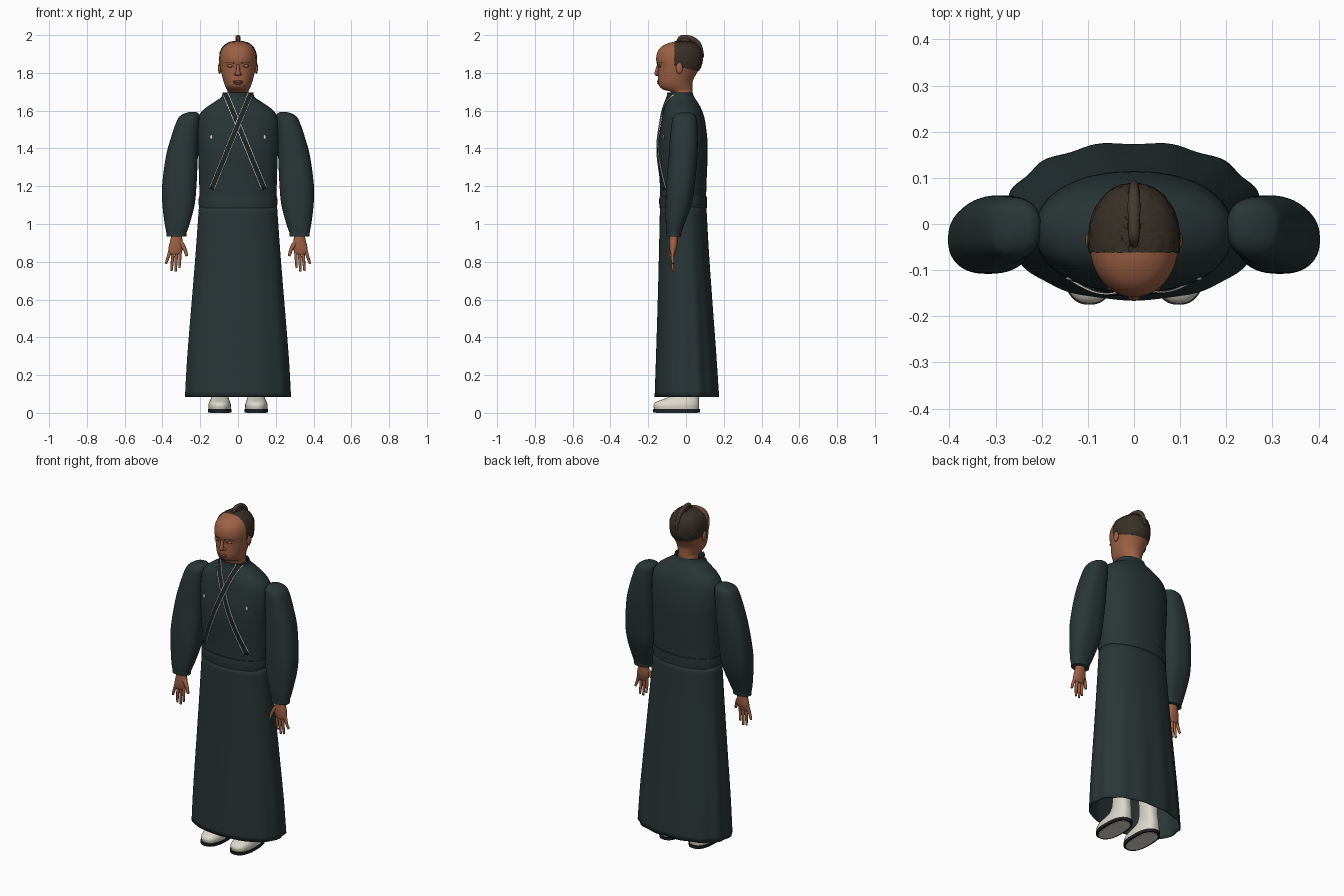
import bpy, bmesh, math, random
from mathutils import Vector

random.seed(4)
old = bpy.data.objects.get("Cube")
if old:
    bpy.data.objects.remove(old)


def material(name, rgb):
    m = bpy.data.materials.new(name)
    m.use_nodes = True
    m.diffuse_color = (*rgb, 1)
    bsdf = m.node_tree.nodes["Principled BSDF"]
    bsdf.inputs["Base Color"].default_value = (*rgb, 1)
    bsdf.inputs["Roughness"].default_value = 0.8
    return m


CLOTH = material("dark teal cloth", (0.022, 0.036, 0.037))
SKIN = material("brown skin", (0.34, 0.12, 0.06))
LIP = material("lip brown", (0.22, 0.075, 0.045))
HAIR = material("dark hair", (0.04, 0.029, 0.02))
KNOT = material("topknot brown", (0.06, 0.043, 0.03))
SOCK = material("off white", (0.72, 0.69, 0.61))
SOLE = material("black sole", (0.012, 0.014, 0.015))
STRAP = material("strap black", (0.014, 0.018, 0.019))


def finish(name, bm, mats):
    me = bpy.data.meshes.new(name)
    bmesh.ops.recalc_face_normals(bm, faces=bm.faces)
    bm.to_mesh(me)
    bm.free()
    for m in mats:
        me.materials.append(m)
    me.shade_smooth()
    me.set_sharp_from_angle(angle=math.radians(45))
    ob = bpy.data.objects.new(name, me)
    bpy.context.collection.objects.link(ob)
    return ob


def smooth_rows(rings, steps=5):
    """Catmull-Rom rows through rings of (z, centre x, half width, front y, back y)."""
    r = [Vector(v) for v in rings]
    r = [r[0]] + r + [r[-1]]
    rows = []
    for a, b, c, d in zip(r, r[1:], r[2:], r[3:]):
        for i in range(steps):
            t = i / steps
            rows.append(0.5 * (2 * b + (c - a) * t + (2 * a - 5 * b + 4 * c - d) * t * t
                               + (3 * b - a - 3 * c + d) * t ** 3))
    return rows + [r[-1]]


def front_y(rows, x, z, power=2.2):
    """Front surface depth of a loft at x, z."""
    rows = sorted(rows, key=lambda q: q[0])
    lo = max([q for q in rows if q[0] <= z] or rows[:1], key=lambda q: q[0])
    hi = min([q for q in rows if q[0] > z] or rows[-1:], key=lambda q: q[0])
    t = (z - lo[0]) / max(hi[0] - lo[0], 1e-6)
    q = lo.lerp(hi, min(max(t, 0), 1))
    u = min(abs(x - q[1]) / q[2], 0.97)
    return (q[3] + q[4]) / 2 - (q[4] - q[3]) / 2 * (1 - u ** power) ** (1 / power)


def loft_mesh(rows, side=1, power=2.2, seg=48, caps=True, grow=0, fold=None):
    bm = bmesh.new()
    loops = []
    for z, cx, w, y0, y1 in rows:
        loop = []
        for i in range(seg):
            a = 2 * math.pi * i / seg
            c, s = math.cos(a), math.sin(a)
            f = 1 + (fold(z, a) if fold else 0)
            x = cx + (w + grow) * f * math.copysign(abs(c) ** (2 / power), c)
            y = (y0 + y1) / 2 + ((y1 - y0) / 2 + grow) * f * math.copysign(abs(s) ** (2 / power), s)
            loop.append(bm.verts.new((side * x, y, z)))
        loops.append(loop)
    for a, b in zip(loops, loops[1:]):
        for i in range(seg):
            j = (i + 1) % seg
            bm.faces.new((a[i], a[j], b[j], b[i]))
    if caps:
        bm.faces.new(loops[0])
        bm.faces.new(loops[-1])
    return bm


def loft(name, rings, mat, **kw):
    return finish(name, loft_mesh(smooth_rows(rings), **kw), [mat])


def ball(name, loc, size, mat):
    bm = bmesh.new()
    bmesh.ops.create_uvsphere(bm, u_segments=20, v_segments=12, radius=1)
    for v in bm.verts:
        v.co = Vector([p * s + q for p, s, q in zip(v.co, size, loc)])
    return finish(name, bm, [mat])


def tube(name, pts, radii, mat):
    cu = bpy.data.curves.new(name, "CURVE")
    cu.dimensions = "3D"
    cu.bevel_depth = 1
    cu.bevel_resolution = 3
    cu.use_fill_caps = True
    sp = cu.splines.new("NURBS")
    sp.points.add(len(pts) - 1)
    for p, co, r in zip(sp.points, pts, radii):
        p.co = (*co, 1)
        p.radius = r
    sp.order_u = 3
    sp.use_endpoint_u = True
    cu.materials.append(mat)
    ob = bpy.data.objects.new(name, cu)
    bpy.context.collection.objects.link(ob)


# Robe: bodice, sash and long open skirt
bodice = [(1.07, 0, .203, -.135, .105), (1.2, 0, .205, -.138, .108), (1.35, 0, .21, -.148, .114),
          (1.45, 0, .215, -.145, .113), (1.55, 0, .212, -.13, .1), (1.6, 0, .188, -.12, .085),
          (1.64, 0, .135, -.108, .065), (1.67, 0, .09, -.1, .045), (1.695, 0, .082, -.1, .035)]
chest = smooth_rows(bodice)
loft("robe_bodice", bodice, CLOTH, caps=False)
loft("robe_sash", [(1.085, 0, .203, -.137, .107), (1.115, 0, .206, -.139, .108),
                   (1.145, 0, .204, -.138, .108)], CLOTH, grow=.003)
skirt = loft("robe_skirt", [(1.09, 0, .207, -.138, .108), (.85, 0, .224, -.143, .122),
                            (.6, 0, .244, -.149, .14), (.3, 0, .268, -.158, .162),
                            (.085, 0, .28, -.165, .176)], CLOTH, seg=120, caps=False,
             fold=lambda z, a: .016 * (1.1 - z) * math.cos(13 * a + math.pi / 2) * (.4 + .6 * (math.sin(a) > 0)))
shell = skirt.modifiers.new("cloth_thickness", "SOLIDIFY")
shell.thickness = .005
shell.offset = -1

# Crossed chest straps with pale edging
for s, lift, label in ((1, .004, "left"), (-1, .008, "right")):
    bm = bmesh.new()
    rows = []
    for i in range(31):
        t = i / 30
        x, z = s * (-.066 + .205 * t), 1.69 - .505 * t
        row = []
        for off in (-.016, -.012, 0, .012, .016):
            px, pz = x + s * off * .93, z + off * .38
            row.append(bm.verts.new((px, front_y(chest, px, pz) - lift, pz)))
        rows.append(row)
    for a, b in zip(rows, rows[1:]):
        for k in range(4):
            f = bm.faces.new((a[k], a[k + 1], b[k + 1], b[k]))
            f.material_index = 1 if k in (0, 3) else 0
    strap = finish(label + "_chest_strap", bm, [STRAP, SOCK])
    mod = strap.modifiers.new("strap_thickness", "SOLIDIFY")
    mod.thickness = .004
    mod.offset = 0

# Head and neck
skull = [(1.63, 0, .056, -.07, .03), (1.695, 0, .056, -.077, .034), (1.71, 0, .058, -.118, .035),
         (1.73, 0, .068, -.142, .034), (1.76, 0, .078, -.148, .037), (1.8, 0, .088, -.148, .058),
         (1.83, 0, .094, -.149, .078), (1.87, 0, .097, -.158, .086), (1.91, 0, .092, -.151, .082),
         (1.94, 0, .075, -.128, .066), (1.96, 0, .045, -.085, .035), (1.966, 0, .015, -.04, .0)]
face = smooth_rows(skull)
loft("head", skull, SKIN, power=2.1)

# Hair: back part of the skull shell, shaved in front
bm = loft_mesh(face, power=2.1, seg=72, grow=.003)
for co, no in (((0, -.062, 1.9), (0, 1, 0)), ((0, -.065, 1.835), (0, .2, 1))):
    bmesh.ops.bisect_plane(bm, geom=bm.verts[:] + bm.edges[:] + bm.faces[:], plane_co=co,
                           plane_no=no, clear_inner=True)
for v in bm.verts:
    v.co += Vector([random.uniform(-.0015, .0015) for k in range(3)]) + Vector((0, 0, .002))
finish("hair", bm, [HAIR])
tube("topknot", [(0, -.045, 1.962), (0, -.035, 1.988), (0, .0, 1.99), (0, .045, 1.978),
                 (0, .08, 1.94), (0, .09, 1.88)], [.008, .012, .013, .014, .012, .007], KNOT)
ball("topknot_base", (0, -.005, 1.972), (.014, .035, .02), KNOT)

# Face details
tube("nose_bridge", [(0, -.142, 1.85), (0, -.15, 1.83), (0, -.157, 1.8)], [.008, .009, .011], SKIN)
ball("nose_tip", (0, -.154, 1.796), (.014, .013, .012), SKIN)
for z, label in ((1.755, "upper"), (1.745, "lower")):
    ball(label + "_lip", (0, front_y(face, 0, z) + .001, z), (.027, .007, .006), LIP)

for s, label in ((1, "left"), (-1, "right")):
    def on_face(x, z, out=0):
        return (s * x, front_y(face, x, z, 2.1) - out, z)

    ball(label + "_nostril", (s * .013, -.145, 1.793), (.009, .011, .008), SKIN)
    ball(label + "_eyelid", on_face(.038, 1.837, -.003), (.019, .007, .009), SKIN)
    tube(label + "_eye_slit", [on_face(x, 1.835, .003) for x in (.022, .038, .054)],
         [.001, .0025, .001], HAIR)
    tube(label + "_eyebrow", [on_face(x, z, .001) for x, z in ((.016, 1.851), (.04, 1.858), (.066, 1.852))],
         [.002, .003, .001], HAIR)
    ball(label + "_ear", (s * .097, -.035, 1.825), (.009, .018, .03), SKIN)

    # Small pale badge on each side of the chest
    ball(label + "_badge", (s * .14, front_y(chest, .14, 1.46), 1.46), (.008, .004, .012), SOCK)

    # Full sleeve narrowing to a cuff
    loft(label + "_sleeve", [(1.592, .24, .02, -.025, .02), (1.58, .25, .045, -.055, .045),
                             (1.55, .262, .06, -.073, .057), (1.45, .283, .074, -.085, .062),
                             (1.35, .298, .085, -.092, .06), (1.2, .311, .091, -.105, .045),
                             (1.1, .315, .085, -.108, .028), (1., .322, .066, -.107, -.008),
                             (.95, .326, .052, -.103, -.026), (.937, .326, .05, -.102, -.028)],
         CLOTH, side=s, power=2.4)
    loft(label + "_cuff", [(.958, .326, .052, -.103, -.026), (.935, .326, .051, -.102, -.028)],
         CLOTH, side=s, grow=.002)

    # Hand with spread fingers
    loft(label + "_palm", [(.955, .325, .028, -.086, -.044), (.92, .326, .031, -.088, -.043),
                           (.88, .329, .038, -.088, -.046), (.85, .333, .034, -.085, -.055),
                           (.838, .334, .024, -.08, -.06)], SKIN, side=s, seg=24)
    for k, (x0, x1, tip) in enumerate(((.306, .31, .768), (.324, .33, .748),
                                       (.342, .352, .752), (.358, .382, .79))):
        tube(f"{label}_finger_{k + 1}", [(s * x0, -.068, .865), (s * (x0 + x1) / 2, -.076, .82),
                                         (s * x1, -.068, tip)], [.01, .009, .006], SKIN)
    tube(label + "_thumb", [(s * .308, -.07, .905), (s * .28, -.08, .875), (s * .271, -.083, .83)],
         [.014, .011, .007], SKIN)

    # Sock foot on a flat dark-rimmed sole
    loft(label + "_sock", [(.018, .097, .058, -.168, .068), (.04, .097, .06, -.172, .07),
                           (.058, .097, .055, -.158, .07), (.075, .096, .048, -.115, .07),
                           (.1, .095, .043, -.065, .068), (.16, .094, .042, -.045, .062),
                           (.32, .093, .05, -.05, .07)], SOCK, side=s, power=2.5)
    loft(label + "_sole", [(.003, .097, .062, -.174, .074), (.02, .097, .063, -.175, .075)],
         SOLE, side=s, power=2.5)
    loft(label + "_sole_plate", [(0, .097, .051, -.16, .062), (.006, .097, .051, -.16, .062)],
         SOCK, side=s, power=2.5)
